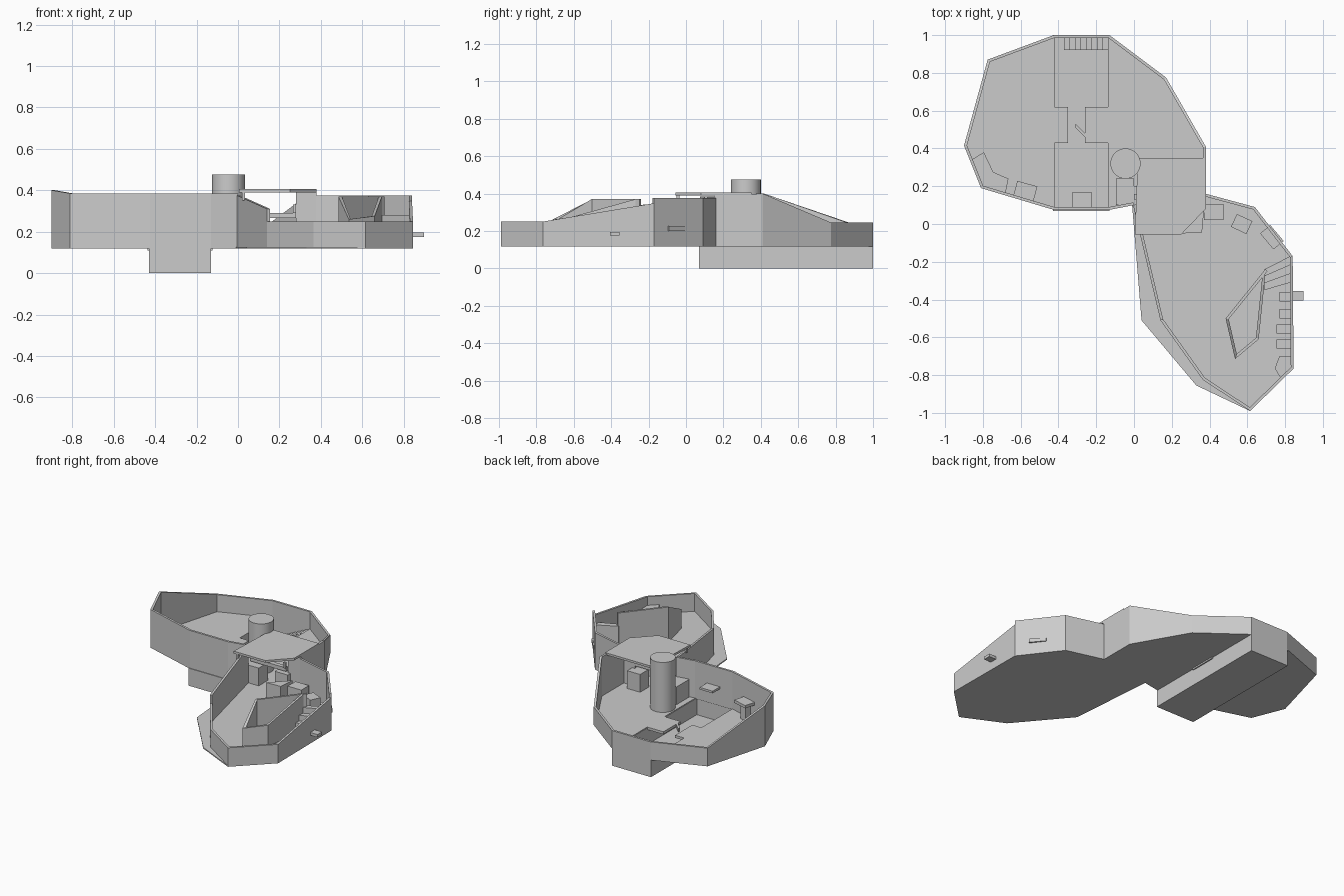
import bpy, bmesh, math
from mathutils import Vector

if "Cube" in bpy.data.objects:
    bpy.data.objects.remove(bpy.data.objects["Cube"])

FLOOR = 0.122
T = 0.015


def make(name, bm):
    bmesh.ops.recalc_face_normals(bm, faces=bm.faces)
    me = bpy.data.meshes.new(name)
    bm.to_mesh(me)
    bm.free()
    ob = bpy.data.objects.new(name, me)
    bpy.context.collection.objects.link(ob)
    return ob


def loft(name, pts, bottoms, tops):
    """Prism over a plan outline with a bottom and top height per corner."""
    bm = bmesh.new()
    lo = [bm.verts.new((x, y, z)) for (x, y), z in zip(pts, bottoms)]
    hi = [bm.verts.new((x, y, z)) for (x, y), z in zip(pts, tops)]
    bm.faces.new(lo[::-1])
    bm.faces.new(hi)
    n = len(pts)
    for i in range(n):
        j = (i + 1) % n
        bm.faces.new((lo[i], lo[j], hi[j], hi[i]))
    return make(name, bm)


def prism(name, pts, z0, z1):
    return loft(name, pts, [z0] * len(pts), [z1] * len(pts))


def box(name, x0, x1, y0, y1, z0, z1):
    return prism(name, [(x0, y0), (x1, y0), (x1, y1), (x0, y1)], z0, z1)


def turned_box(name, cx, cy, sx, sy, deg, z0, z1):
    c, s = math.cos(math.radians(deg)), math.sin(math.radians(deg))
    pts = [(cx + c * u - s * v, cy + s * u + c * v) for u, v in
           ((-sx / 2, -sy / 2), (sx / 2, -sy / 2), (sx / 2, sy / 2), (-sx / 2, sy / 2))]
    return prism(name, pts, z0, z1)


def walls(name, path, z0=FLOOR, t=T):
    """Wall run along (x, y, top) points, mitred and thickened to the left."""
    P = [Vector(p[:2]) for p in path]
    norms = []
    for a, b in zip(P, P[1:]):
        d = (b - a).normalized()
        norms.append(Vector((-d.y, d.x)))
    inner = []
    for i, p in enumerate(P):
        a, b = norms[max(i - 1, 0)], norms[min(i, len(norms) - 1)]
        m = (a + b).normalized()
        inner.append(p + m * t / max(m.dot(a), 0.4))
    for i in range(len(P) - 1):
        za, zb = path[i][2], path[i + 1][2]
        loft(f"{name}_{i}", [P[i], P[i + 1], inner[i + 1], inner[i]], [z0] * 4, [za, zb, zb, za])


# Large room: floor outline and sloping perimeter wall (anticlockwise)
big = [(0.38, 0.16, .39), (0.38, 0.41, .40), (0.17, 0.775, .245), (-0.13, 1, .245),
       (-0.425, 1, .245), (-0.775, 0.87, .245), (-0.90, 0.415, .40), (-0.81, 0.19, .385),
       (-0.425, 0.075, .385), (-0.13, 0.075, .385), (0, 0.1, .385)]
walls("big_room_wall", big)
big_floor = prism("big_room_floor", [p[:2] for p in big], FLOOR - .004, FLOOR + .004)

# Pit openings in the large room floor: two halls and a connecting slot
for i, (x0, x1, y0, y1) in enumerate([(-.42, -.135, .62, .99), (-.35, -.26, .4, .65),
                                      (-.42, -.135, .085, .43)]):
    cut = box(f"pit_cutter_{i}", x0, x1, y0, y1, .08, .16)
    cut.hide_render = True
    cut.hide_viewport = True
    m = big_floor.modifiers.new("pit", 'BOOLEAN')
    m.object = cut
    m.operation = 'DIFFERENCE'
    m.solver = 'EXACT'

# Sunken pit below the floor
box("pit_floor", -.43, -.13, .07, 1, 0, .006)
box("pit_wall_left", -.43, -.422, .07, 1, 0, FLOOR)
box("pit_wall_right", -.138, -.13, .07, 1, 0, FLOOR)
box("pit_wall_front", -.43, -.13, .07, .078, 0, FLOOR)
box("pit_wall_back", -.43, -.13, .992, 1, 0, FLOOR)
box("pit_bridge_left", -.436, -.35, .43, .62, .108, FLOOR)
box("pit_bridge_right", -.26, -.122, .43, .62, .108, FLOOR)
prism("pit_slot_ledge", [(-.31, .53), (-.31, .51), (-.26, .46), (-.26, .48)], .1, FLOOR + .004)

# Stairs out of the pit
for i in range(8):
    x = -.37 + i * .029
    box(f"pit_stair_{i}", x, x + .029, .92, .992, 0, .014 * (i + 1))

# Furnishings of the large room
prism("corner_platform", [(-.86, .34), (-.80, .20), (-.68, .165), (-.665, .24), (-.745, .275),
                          (-.795, .38)], FLOOR, .20)
turned_box("side_table_top", -.575, .175, .11, .08, -15, .235, .255)
turned_box("side_table_leg", -.575, .165, .05, .04, -15, FLOOR, .235)
box("wall_shelf", -.325, -.225, .085, .17, .24, .255)
box("corner_block", -.095, 0, .10, .24, FLOOR, .25)

# Round tower
bpy.ops.mesh.primitive_cylinder_add(vertices=32, radius=.08, depth=.475 - FLOOR,
                                    location=(-.045, .32, (.475 + FLOOR) / 2))
bpy.context.object.name = "round_tower"
bpy.ops.object.shade_smooth_by_angle()

# Roof plate over the passage, with walkway, blocks and corner pier below
prism("passage_roof", [(.005, -.055), (.25, -.055), (.38, .08), (.38, .35), (.02, .35)], .39, .405)
box("passage_walkway", 0, .28, .13, .16, .265, .29)
box("passage_block_left", 0, .09, .10, .20, FLOOR, .25)
box("passage_block_right", .2, .30, .12, .22, FLOOR, .25)
box("passage_post", .265, .28, .12, .135, .29, .33)
box("passage_pier", .28, .38, .15, .165, FLOOR, .39)
box("roof_bracket", .02, .035, -.05, -.035, .35, .39)

# Small room: floor extends past the walls on its left side
prism("small_room_floor", [(-.01, .1), (.04, -.51), (.33, -.855), (.615, -.99), (.845, -.765),
                           (.84, -.17), (.64, .09), (.38, .16)], FLOOR - .004, FLOOR + .004)
walls("small_room_left_wall", [(-.005, .1, .375), (.14, -.51, .31)])
walls("small_room_front_wall", [(.14, -.51, .25), (.365, -.825, .25), (.615, -.99, .25),
                                (.845, -.765, .25), (.84, -.17, .348)])
walls("small_room_back_wall", [(.84, -.17, .375), (.64, .09, .375), (.38, .16, .375)])

# Inner partition loop with falling tops
walls("partition", [(.695, -.24, .37), (.485, -.50, .37), (.535, -.715, .26), (.66, -.61, .275),
                    (.695, -.27, .37)])

# Steps between partition and right wall
for i, (a, b) in enumerate([(0, 1 / 3), (1 / 3, 2 / 3), (2 / 3, 1)]):
    yl, yr = -.35 + .11 * a, -.31 + .14 * a
    ym, yn = -.35 + .11 * b, -.31 + .14 * b
    prism(f"ledge_step_{i}", [(.69, yl), (.828, yr), (.828, yn), (.69, ym)], FLOOR, .20 + .04 * i)

# Crates along the right wall
for i, y in enumerate([-.385, -.475, -.555, -.635]):
    w = .06 if i < 2 else .075
    box(f"wall_crate_{i}", .83 - w, .83, y - .024, y + .024, FLOOR, .19)
prism("corner_crate", [(.745, -.765), (.78, -.82), (.83, -.77), (.83, -.70), (.77, -.70)],
      FLOOR, .19)

# Crates along the back wall
box("back_crate", .37, .475, .02, .105, FLOOR, .23)
turned_box("middle_crate", .57, 0, .09, .075, -25, FLOOR, .22)
prism("passage_crate", [(.25, -.05), (.36, -.045), (.37, .07)], FLOOR, .25)

# Plates passing through the outer wall
turned_box("back_plate", .73, -.07, .11, .07, -50, .20, .225)
box("side_plate", .83, .897, -.405, -.355, .175, .195)
